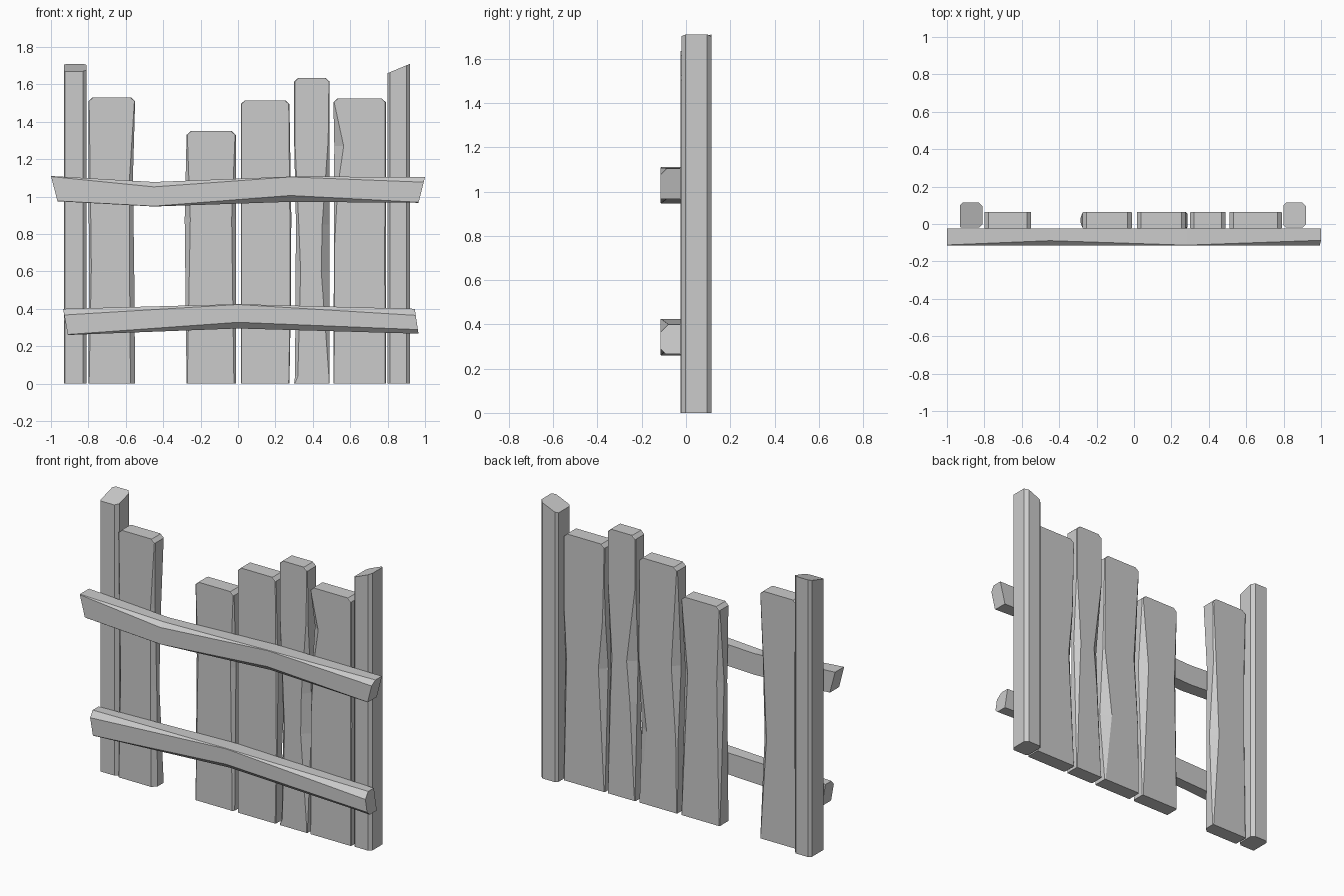
import bpy, bmesh

if "Cube" in bpy.data.objects:
    bpy.data.objects.remove(bpy.data.objects["Cube"])


def loft(name, rings):
    """Skin equal-length rings of points and cap both ends."""
    bm = bmesh.new()
    vr = [[bm.verts.new(p) for p in r] for r in rings]
    n = len(vr[0])
    for a, b in zip(vr, vr[1:]):
        for i in range(n):
            bm.faces.new((a[i], a[(i + 1) % n], b[(i + 1) % n], b[i]))
    bm.faces.new(vr[0])
    bm.faces.new(vr[-1])
    bmesh.ops.recalc_face_normals(bm, faces=bm.faces)
    me = bpy.data.meshes.new(name)
    bm.to_mesh(me)
    bm.free()
    ob = bpy.data.objects.new(name, me)
    bpy.context.collection.objects.link(ob)
    return ob


def section(x0, x1, y0, y1, cuts, z):
    """Rectangle with its own corner cut at front-left, front-right, back-right, back-left."""
    fl, fr, br, bl = cuts
    d = lambda c: min(c, 0.04)
    pts = [(x0 + fl, y0), (x1 - fr, y0), (x1, y0 + d(fr)), (x1, y1 - d(br)),
           (x1 - br, y1), (x0 + bl, y1), (x0, y1 - d(bl)), (x0, y0 + d(fl))]
    return [(x, y, z(x, y) if callable(z) else z) for x, y in pts]


# End posts with bevelled corners and slanted tops
def post(name, x0, x1, cuts, top):
    loft(name, [section(x0, x1, -0.02, 0.115, cuts, z) for z in (0, top)])


post("left_post", -0.93, -0.81, (0.006, 0.02, 0.02, 0.015),
     lambda x, y: 1.67 + 0.04 * (y + 0.02) / 0.135)
post("right_post", 0.80, 0.92, (0.012, 0.018, 0.02, 0.015),
     lambda x, y: 1.66 + 0.05 * (x - 0.80) / 0.12)


# Upright planks with chipped edges: wear rows are (z, left shift, right shift, corner cuts)
def plank(name, x0, x1, top, wear):
    e = (0.004,) * 4
    rows = list(wear)
    if rows[0][0] > 0:
        rows.insert(0, (0, 0, 0, e))
    if rows[-1][0] < top - 0.05:
        rows.append((top - 0.02, 0, 0, e))
    rings = [section(x0 + l, x1 + r, -0.025, 0.065, c, z) for z, l, r, c in rows]
    rings.append(section(x0 + 0.022, x1 - 0.022, -0.025, 0.065, e, top))
    loft(name, rings)


s = 0.004
plank("plank_1", -0.80, -0.55, 1.53, [
    (0, 0, 0, (s, 0.025, s, s)),
    (0.62, 0.004, -0.005, (0.012, 0.025, 0.04, 0.01)),
    (1.10, 0, -0.012, (0.01, 0.018, 0.012, 0.015))])
plank("plank_2", -0.275, -0.012, 1.35, [
    (0, 0, 0, (s, 0.01, s, s)),
    (0.88, -0.01, 0, (0.03, 0.022, 0.045, 0.03))])
plank("plank_3", 0.015, 0.275, 1.515, [
    (0.45, 0, 0.008, (s, s, 0.06, 0.01)),
    (0.90, 0, 0.01, (s, 0.008, 0.008, 0.04))])
plank("plank_4", 0.30, 0.49, 1.635, [
    (0.04, 0.005, 0, (0.015, s, s, s)),
    (0.60, 0.008, 0, (0.027, 0.045, 0.02, 0.03)),
    (0.85, 0.01, 0, (0.015, 0.04, 0.03, 0.05)),
    (1.30, 0, 0, (s, 0.008, s, s))])
plank("plank_5", 0.51, 0.79, 1.525, [
    (0.75, 0.003, 0, (s, 0.006, 0.02, 0.04)),
    (1.05, 0.003, 0, (0.02, s, s, 0.012)),
    (1.27, 0.005, 0, (0.05, s, s, s))])


# Bent cross rails: rows are (x top, x bottom, z top, z bottom, top cut, bottom cut)
def rail(name, rows):
    f, b = -0.115, -0.025
    rings = []
    for xt, xb, zt, zb, ct, cb in rows:
        pts = [(b, zt), (f + ct, zt), (f, zt - ct), (f, zb + cb), (f + cb, zb), (b, zb)]
        rings.append([(xb + (xt - xb) * (z - zb) / (zt - zb), y, z) for y, z in pts])
    loft(name, rings)


rail("upper_rail", [
    (-1.00, -0.965, 1.11, 0.975, 0.003, 0.002),
    (-0.45, -0.45, 1.078, 0.947, 0.026, 0.002),
    (0.28, 0.28, 1.107, 0.972, 0.002, 0.034),
    (1.00, 0.965, 1.105, 0.967, 0.028, 0.003)])
rail("lower_rail", [
    (-0.935, -0.91, 0.40, 0.26, 0.033, 0.003),
    (0.0, 0.0, 0.425, 0.295, 0.002, 0.033),
    (0.945, 0.965, 0.40, 0.267, 0.035, 0.022)])
